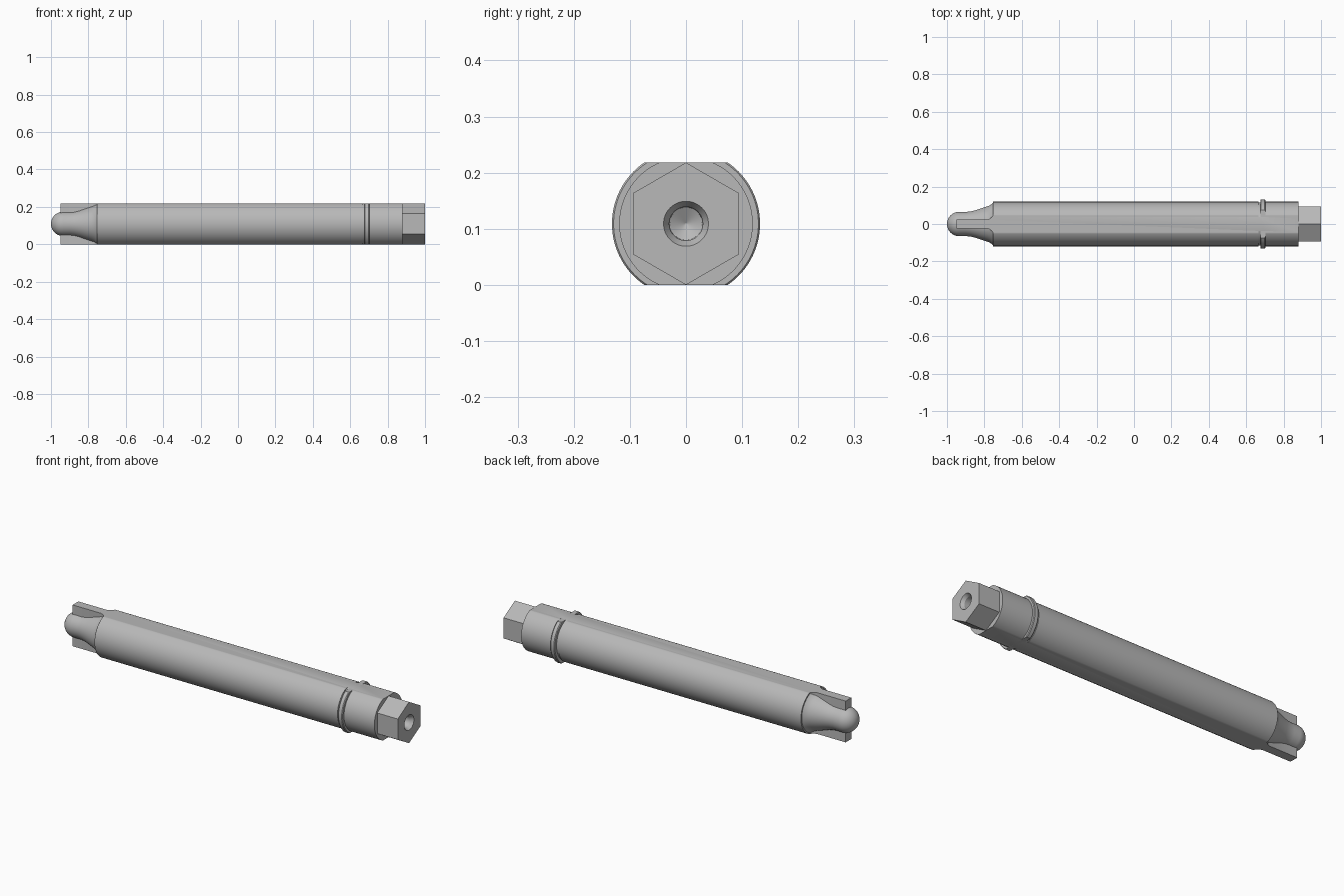
import bpy, bmesh, math
from mathutils import Vector

cube = bpy.data.objects.get("Cube")
if cube:
    bpy.data.objects.remove(cube, do_unlink=True)

HALF = 0.109      # half height between the flats, also the axis height
SEGS = 96

steel = bpy.data.materials.new("grey steel")
steel.use_nodes = True
grey = (0.48, 0.48, 0.48, 1)
steel.diffuse_color = grey
steel.node_tree.nodes["Principled BSDF"].inputs["Base Color"].default_value = grey


def finish(name, bm):
    """Turn a bmesh built around the x axis into a shaded object."""
    bmesh.ops.recalc_face_normals(bm, faces=bm.faces)
    mesh = bpy.data.meshes.new(name)
    bm.to_mesh(mesh)
    bm.free()
    mesh.materials.append(steel)
    obj = bpy.data.objects.new(name, mesh)
    obj.location.z = HALF
    bpy.context.collection.objects.link(obj)
    bpy.ops.object.select_all(action="DESELECT")
    obj.select_set(True)
    bpy.context.view_layer.objects.active = obj
    bpy.ops.object.shade_smooth_by_angle(angle=math.radians(25))
    return obj


def lathe(profile, hex_points=0, closed=False):
    """Revolve (x, radius) points; the first hex_points rings are hexagonal."""
    bm = bmesh.new()
    rings = []
    for i, (x, r) in enumerate(profile):
        ring = []
        for k in range(SEGS):
            a = math.tau * k / SEGS
            rad = r
            if i < hex_points:
                rad = r * math.cos(math.pi / 6) / math.cos(a % (math.pi / 3) - math.pi / 6)
            ring.append(bm.verts.new((x, rad * math.sin(a), rad * math.cos(a))))
        rings.append(ring)
    pairs = list(zip(rings, rings[1:]))
    if closed:
        pairs.append((rings[-1], rings[0]))
    for a, b in pairs:
        for k in range(SEGS):
            n = (k + 1) % SEGS
            bm.faces.new((a[k], a[n], b[n], b[k]))
    if not closed:
        bm.faces.new(rings[0])
        bm.faces.new(rings[-1])
    return bm


def cut_flats(bm):
    """Slice level flats on the top and bottom and close them."""
    for side in (1, -1):
        bmesh.ops.bisect_plane(bm, geom=bm.verts[:] + bm.edges[:] + bm.faces[:],
                               plane_co=Vector((0, 0, side * HALF)),
                               plane_no=Vector((0, 0, side)), clear_outer=True)
        bmesh.ops.holes_fill(bm, edges=[e for e in bm.edges if e.is_boundary], sides=0)
    return bm


# Round body with a groove near the drive end
finish("body", cut_flats(lathe([
    (-0.755, 0.09), (-0.755, 0.119), (0.665, 0.119), (0.665, 0.115),
    (0.703, 0.115), (0.703, 0.119), (0.88, 0.119), (0.88, 0.06)])))

# Snap ring seated in the groove
finish("retaining_ring", cut_flats(lathe([
    (0.676, 0.106), (0.676, 0.129), (0.68, 0.132), (0.698, 0.132),
    (0.702, 0.129), (0.702, 0.106)], closed=True)))

# Ball nose, neck and flared shoulder
R = 0.065
nose = [(-1 + R - R * math.cos(t), R * math.sin(t))
        for t in (math.pi / 2 * i / 12 for i in range(1, 13))]
nose[0] = (-1, 0.004)
nose += [(-0.9, 0.0645), (-0.875, 0.067), (-0.85, 0.073), (-0.82, 0.083),
         (-0.785, 0.094), (-0.77, 0.1), (-0.76, 0.108), (-0.75, 0.116)]
finish("nose", cut_flats(lathe(nose)))

# Hexagonal drive end with a countersunk centre hole
finish("hex_drive", lathe([
    (0.87, HALF), (1, HALF), (1, 0.04), (0.983, 0.03),
    (0.9, 0.029), (0.884, 0.001)], hex_points=2))

# Upper and lower key fins, widening where they meet the body
half_outline = [(-0.95, 0.024), (-0.785, 0.024), (-0.772, 0.028),
                (-0.762, 0.036), (-0.75, 0.047)]
outline = half_outline + [(x, -y) for x, y in reversed(half_outline)]
for name, side in (("upper_fin", 1), ("lower_fin", -1)):
    bm = bmesh.new()
    base = bm.faces.new([bm.verts.new((x, y, side * 0.03)) for x, y in outline])
    grown = bmesh.ops.extrude_face_region(bm, geom=[base], use_keep_orig=True)
    top = [v for v in grown["geom"] if isinstance(v, bmesh.types.BMVert)]
    bmesh.ops.translate(bm, verts=top, vec=(0, 0, side * (HALF - 0.03)))
    finish(name, bm)
